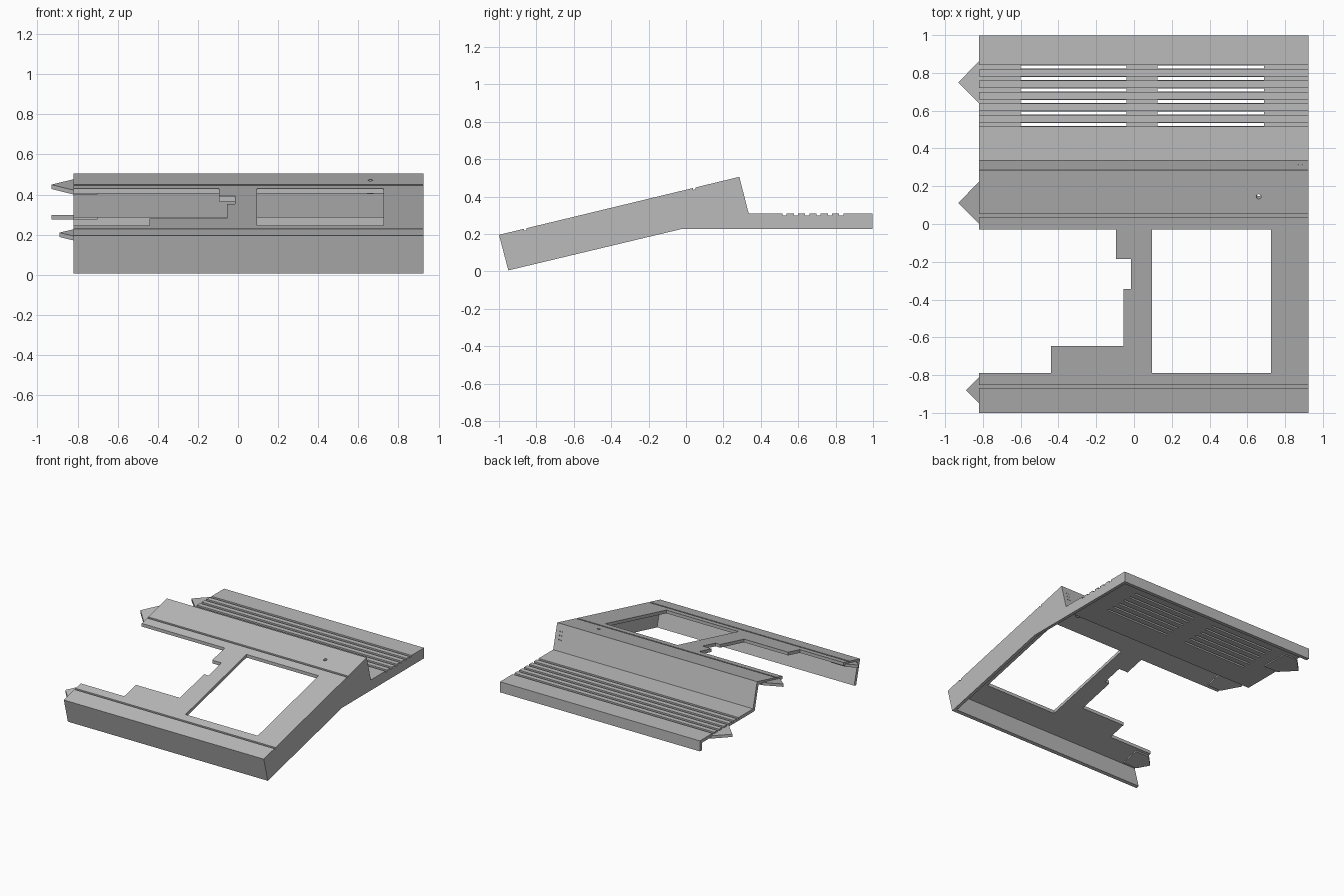
import bpy, bmesh, math
from mathutils import Vector

cube = bpy.data.objects.get("Cube")
if cube:
    bpy.data.objects.remove(cube, do_unlink=True)

grey = bpy.data.materials.new("case grey")
grey.use_nodes = True
GREY = (0.5, 0.5, 0.5, 1)
grey.diffuse_color = GREY
grey.node_tree.nodes["Principled BSDF"].inputs["Base Color"].default_value = GREY

LEFT, RIGHT, WALL = -0.82, 0.925, 0.025
SLOPE = 0.2412


def deck(y):
    """Height of the sloped top panel."""
    return 0.195 + SLOPE * (y + 1)


def prism(name, start, end):
    """Solid between two matching loops of points."""
    bm = bmesh.new()
    a = [bm.verts.new(p) for p in start]
    b = [bm.verts.new(p) for p in end]
    bm.faces.new(a)
    bm.faces.new(b[::-1])
    for i in range(len(a)):
        j = (i + 1) % len(a)
        bm.faces.new((a[i], b[i], b[j], a[j]))
    bmesh.ops.recalc_face_normals(bm, faces=bm.faces)
    mesh = bpy.data.meshes.new(name)
    bm.to_mesh(mesh)
    bm.free()
    mesh.materials.append(grey)
    obj = bpy.data.objects.new(name, mesh)
    bpy.context.collection.objects.link(obj)
    return obj


def along_x(name, pts, x0, x1):
    return prism(name, [(x0, y, z) for y, z in pts], [(x1, y, z) for y, z in pts])


def along_z(name, pts, low, high):
    """Extrude a plan outline between two height functions."""
    return prism(name, [(x, y, low(y)) for x, y in pts], [(x, y, high(y)) for x, y in pts])


def rod(name, centre, axis, radius, length, sides=16):
    side = Vector((1, 0, 0))
    axis = Vector(axis).normalized()
    up = axis.cross(side)
    ring = [Vector(centre) + radius * (side * math.cos(t) + up * math.sin(t))
            for t in (2 * math.pi * i / sides for i in range(sides))]
    return prism(name, [p - axis * length / 2 for p in ring], [p + axis * length / 2 for p in ring])


def cut(target, cutter):
    cutter.hide_render = True
    mod = target.modifiers.new("cut", "BOOLEAN")
    mod.operation, mod.solver, mod.object = "DIFFERENCE", "EXACT", cutter
    bpy.context.view_layer.objects.active = target
    bpy.ops.object.modifier_apply(modifier=mod.name)
    bpy.data.objects.remove(cutter, do_unlink=True)


def below(y):
    return -0.2


def above(y):
    return 1.0


# Case shell, hollow underneath and open on one end
case = along_x("case_shell", [(-1, 0.195), (-0.95, 0.005), (-0.02, 0.227), (0.998, 0.227),
                              (0.998, 0.31), (0.335, 0.31), (0.285, 0.505)], LEFT, RIGHT)
cut(case, along_x("cavity", [(-0.969, 0.177), (0.267, 0.4756), (0.315, 0.285),
                             (0.97, 0.285), (0.97, -0.1), (-0.896, -0.1)], -1, RIGHT - WALL))

# Window and stepped keyboard opening
cut(case, along_z("window", [(0.095, -0.79), (0.725, -0.79), (0.725, -0.03), (0.095, -0.03)],
                  below, above))
cut(case, along_z("opening", [(-1, -0.03), (-0.095, -0.03), (-0.095, -0.185), (-0.015, -0.185),
                              (-0.015, -0.345), (-0.055, -0.345), (-0.055, -0.645),
                              (-0.44, -0.645), (-0.44, -0.79), (-1, -0.79)], below, above))

# Trim grooves across the sloped panel
for y in (0.045, -0.86):
    a, b = y - 0.007, y + 0.007
    cut(case, along_x("trim_groove", [(a, deck(a) - 0.01), (b, deck(b) - 0.01),
                                      (b, deck(b) + 0.02), (a, deck(a) + 0.02)], -1, 1))

# Vent grooves with two slots through each
for i in range(6):
    y = 0.83 - i * 0.0605
    a, b = y - 0.011, y + 0.011
    cut(case, along_x("vent_groove", [(a, 0.298), (b, 0.298), (b, 0.35), (a, 0.35)], -1, 1))
    for x0, x1 in ((-0.6, -0.04), (0.125, 0.687)):
        a, b = y - 0.008, y + 0.008
        cut(case, along_x("vent_slot", [(a, 0.25), (b, 0.25), (b, 0.33), (a, 0.33)], x0, x1))

# Lamp hole and the collar beneath it
LAMP = (0.66, 0.145, deck(0.145))
UP = (0, -SLOPE, 1)
cut(case, rod("lamp_hole", LAMP, UP, 0.013, 0.12))
collar_at = Vector(LAMP) - Vector(UP).normalized() * 0.04
collar = rod("lamp_collar", collar_at, UP, 0.024, 0.05)
cut(collar, rod("collar_bore", collar_at, UP, 0.013, 0.2))

# Pin holes in the step wall
for x in (0.87, 0.89):
    for z in (0.39, 0.42, 0.45):
        y = 0.285 + (0.505 - z) * 0.256
        cut(case, rod("pin_hole", (x, y, z), (0, 1, 0.256), 0.004, 0.02, 8))

# Pointed joining tabs at the open end
for name, y, half, reach, top in (
        ("back_tab", 0.75, 0.112, 0.11, lambda y: 0.298),
        ("middle_tab", 0.112, 0.112, 0.11, lambda y: deck(y) - 0.014),
        ("front_tab", -0.88, 0.07, 0.07, lambda y: deck(y) - 0.014)):
    outline = [(LEFT - reach, y), (LEFT, y - half), (LEFT + 0.12, y - half),
               (LEFT + 0.12, y + half), (LEFT, y + half)]
    along_z(name, outline, lambda v, t=top: t(v) - 0.022, top)
